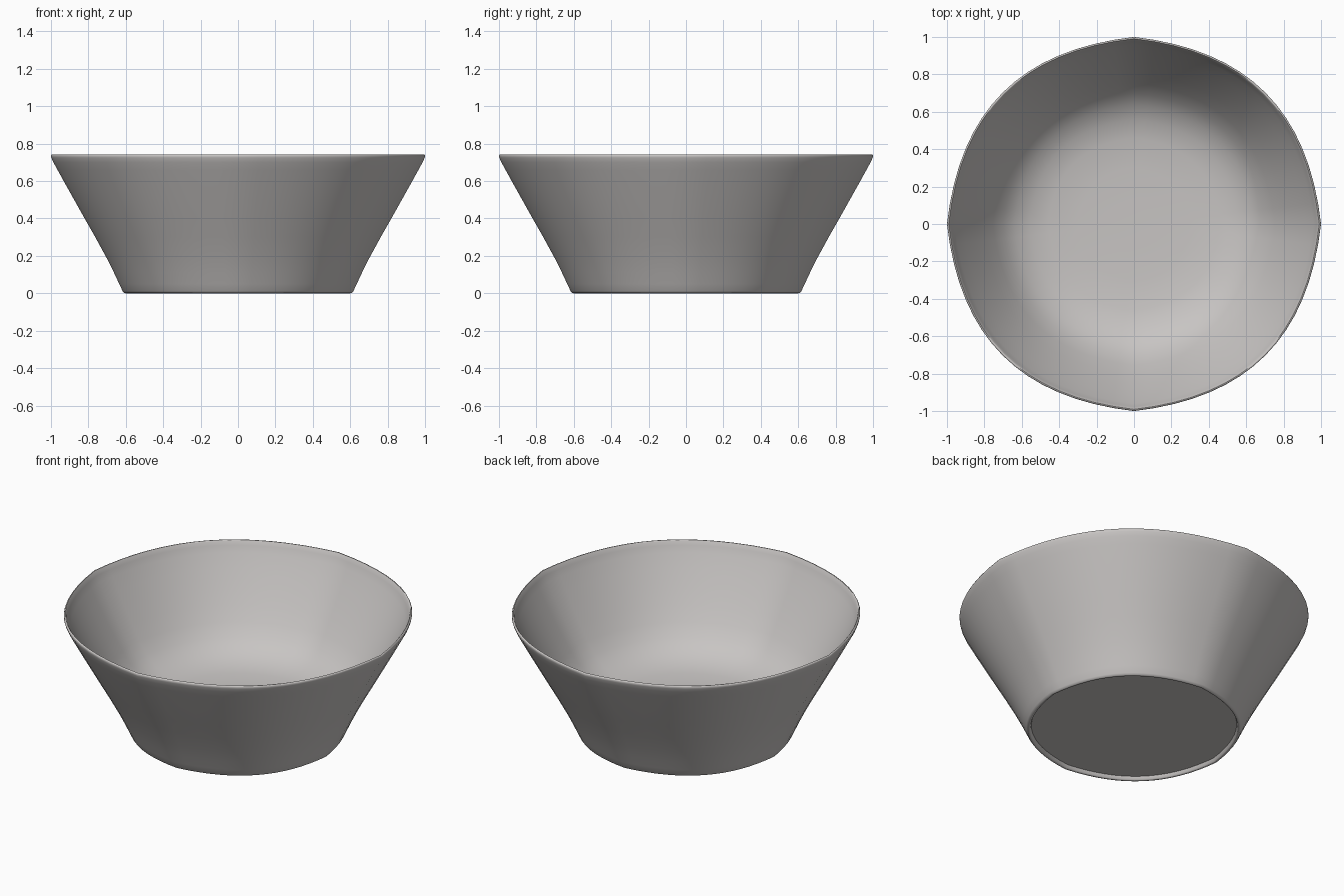
import bpy, math

if "Cube" in bpy.data.objects:
    bpy.data.objects.remove(bpy.data.objects["Cube"])

# One flat warm grey
grey = bpy.data.materials.new("warm grey clay")
grey.diffuse_color = (0.575, 0.555, 0.545, 1.0)
grey.use_nodes = True
grey.node_tree.nodes["Principled BSDF"].inputs["Base Color"].default_value = grey.diffuse_color

# Plan outline: four Bezier arcs meeting in soft points on the axes
P = [(1, 0), (0.93, 0.61), (0.61, 0.93), (0, 1)]
STEPS = 16
outline = []
for quarter in range(4):
    c, s = [(1, 0), (0, 1), (-1, 0), (0, -1)][quarter]
    for i in range(STEPS):
        t = i / STEPS
        w = ((1 - t) ** 3, 3 * t * (1 - t) ** 2, 3 * t * t * (1 - t), t ** 3)
        x = sum(a * p[0] for a, p in zip(w, P))
        y = sum(a * p[1] for a, p in zip(w, P))
        outline.append((x * c - y * s, x * s + y * c))
N = len(outline)

# Cross-section (radius, height): recessed underside, foot, outer wall, lip, inside
profile = [
    (0.588, 0.022), (0.594, 0.004), (0.6, 0.0), (0.61, 0.002), (0.617, 0.012),
    (0.635, 0.05), (0.663, 0.11), (0.703, 0.19), (0.763, 0.30), (0.82, 0.40),
    (0.876, 0.50), (0.932, 0.60), (0.965, 0.66), (0.987, 0.70), (0.998, 0.725),
    (1.0, 0.735), (0.997, 0.742), (0.991, 0.743), (0.986, 0.737),
    (0.978, 0.715), (0.96, 0.678), (0.917, 0.60), (0.86, 0.50), (0.81, 0.42),
    (0.755, 0.335), (0.70, 0.265), (0.64, 0.215), (0.56, 0.175), (0.46, 0.152),
    (0.3, 0.143), (0.12, 0.14),
]

verts = [(x * r, y * r, z) for r, z in profile for x, y in outline]
faces = []
for k in range(len(profile) - 1):
    for i in range(N):
        j = (i + 1) % N
        faces.append((k * N + i, k * N + j, (k + 1) * N + j, (k + 1) * N + i))
last = (len(profile) - 1) * N
faces.append(tuple(range(N - 1, -1, -1)))          # underside
faces.append(tuple(range(last, last + N)))         # inside floor

mesh = bpy.data.meshes.new("bowl")
mesh.from_pydata(verts, [], faces)
mesh.materials.append(grey)
bowl = bpy.data.objects.new("bowl", mesh)
bpy.context.collection.objects.link(bowl)
bpy.context.view_layer.objects.active = bowl
bowl.select_set(True)
bpy.ops.object.shade_smooth_by_angle(angle=math.radians(60))
